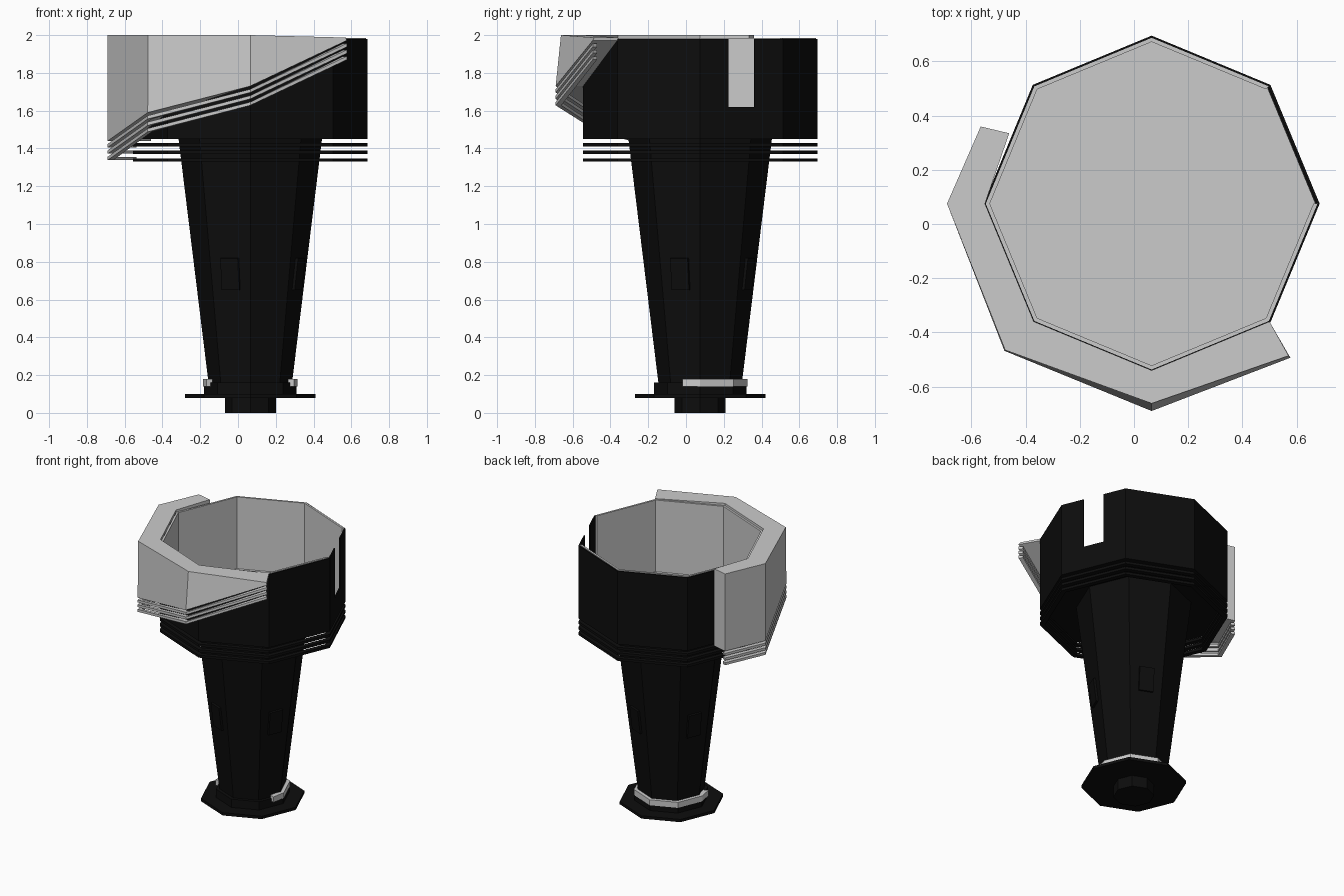
import bpy, bmesh
from math import radians, cos, sin

if "Cube" in bpy.data.objects:
    bpy.data.objects.remove(bpy.data.objects["Cube"])

CX, CY = 0.065, 0.075          # axis of the octagonal tower
black = bpy.data.materials.new("black")
black.diffuse_color = (0.004, 0.004, 0.004, 1)
black.use_nodes = True
black.node_tree.nodes["Principled BSDF"].inputs["Base Color"].default_value = black.diffuse_color


def finish(name, bm, mat=None):
    bmesh.ops.recalc_face_normals(bm, faces=bm.faces)
    me = bpy.data.meshes.new(name)
    bm.to_mesh(me)
    bm.free()
    ob = bpy.data.objects.new(name, me)
    bpy.context.collection.objects.link(ob)
    if mat:
        me.materials.append(mat)
    return ob


def sweep(name, sections, mat=None, closed=False):
    """Bridge closed cross-sections made of (angle, radius, z) points."""
    bm = bmesh.new()
    rings = [[bm.verts.new((CX + r * cos(radians(a)), CY + r * sin(radians(a)), z))
              for a, r, z in s] for s in sections]
    n = len(rings[0])
    pairs = list(zip(rings, rings[1:]))
    if closed:
        pairs.append((rings[-1], rings[0]))
    else:
        bm.faces.new(rings[0])
        bm.faces.new(rings[-1][::-1])
    for p, q in pairs:
        for i in range(n):
            j = (i + 1) % n
            bm.faces.new((p[i], p[j], q[j], q[i]))
    return finish(name, bm, mat)


def ring(name, r0, r1, z0, z1, mat=None, angles=range(0, 360, 45), closed=True):
    return sweep(name, [[(a, r0, z0), (a, r1, z0), (a, r1, z1), (a, r0, z1)]
                        for a in angles], mat, closed)


def prism(name, r0, r1, z0, z1, mat=None):
    """Solid octagonal frustum."""
    return sweep(name, [[(a, r, z) for a in range(0, 360, 45)]
                        for r, z in ((r0, z0), (r1, z1))], mat)


def box(name, ang, r, z, size, mat=None, tilt=0):
    ob_bm = bmesh.new()
    bmesh.ops.create_cube(ob_bm, size=1)
    bmesh.ops.scale(ob_bm, vec=size, verts=ob_bm.verts)
    ob = finish(name, ob_bm, mat)
    a = radians(ang)
    ob.location = (CX + r * cos(a), CY + r * sin(a), z)
    ob.rotation_euler = (0, tilt, a)
    return ob


# base and tapering shaft
prism("foot", 0.135, 0.135, 0, 0.09, black)
prism("base_disc", 0.345, 0.345, 0.08, 0.10, black)
prism("base_collar", 0.245, 0.245, 0.09, 0.16, black)
prism("shaft", 0.22, 0.38, 0.15, 1.452, black)
ring("base_half_band", 0.215, 0.25, 0.14, 0.18, None, (-22, 0, 45, 90, 135, 180, 202), False)

# small panels on alternate shaft faces
for k in range(4):
    box(f"shaft_panel_{k}", 67.5 + 90 * k, 0.275, 0.735, (0.02, 0.1, 0.17), black, 0.115)

# cup shell with a slot in one face
shell = ring("cup_shell", 0.61, 0.62, 1.45, 1.98, black)
slot = box("slot_cutter", 22.5, 0.573, 1.87, (0.2, 0.15, 0.5))
slot.hide_render = True
slot.hide_set(True)
mod = shell.modifiers.new("slot", "BOOLEAN")
mod.operation = "DIFFERENCE"
mod.object = slot
prism("cup_underside", 0.615, 0.615, 1.45, 1.458, black)

# pale lining, open at the slotted face
ring("cup_lining", 0.597, 0.612, 1.458, 1.985, None, range(45, 361, 45), False)
prism("cup_floor", 0.605, 0.605, 1.457, 1.465)

# thin rings below the cup
for k in range(3):
    z = 1.33 + 0.04 * k
    ring(f"lower_ring_{k}", 0.585, 0.62, z, z + 0.018, black)

# rising outer wrap: angles in/out, radius in, radius out low/high, low z, top z
wrap = [(153.7, 155.7, 0.586, 0.692, 0.692, 1.44, 2.0),
        (180, 180, 0.615, 0.755, 0.755, 1.44, 2.0),
        (225, 225, 0.615, 0.768, 0.764, 1.59, 2.0),
        (270, 270, 0.615, 0.765, 0.737, 1.73, 2.0),
        (315, 312, 0.615, 0.765, 0.755, 1.972, 1.987)]
sweep("outer_wrap", [[(ai, ri, zb), (ao, rb, zb), (ao, rt, zt), (ai, ri, zt)]
                     for ai, ao, ri, rb, rt, zb, zt in wrap])

# three rails following the lower edge of the wrap
for k in range(3):
    d = 0.034 * (k + 1)
    sweep(f"wrap_rail_{k}", [[(ao, rb - 0.03, zb - d), (ao, rb, zb - d),
                              (ao, rb, zb - d + 0.018), (ao, rb - 0.03, zb - d + 0.018)]
                             for _, ao, _, rb, _, zb, _ in wrap])
